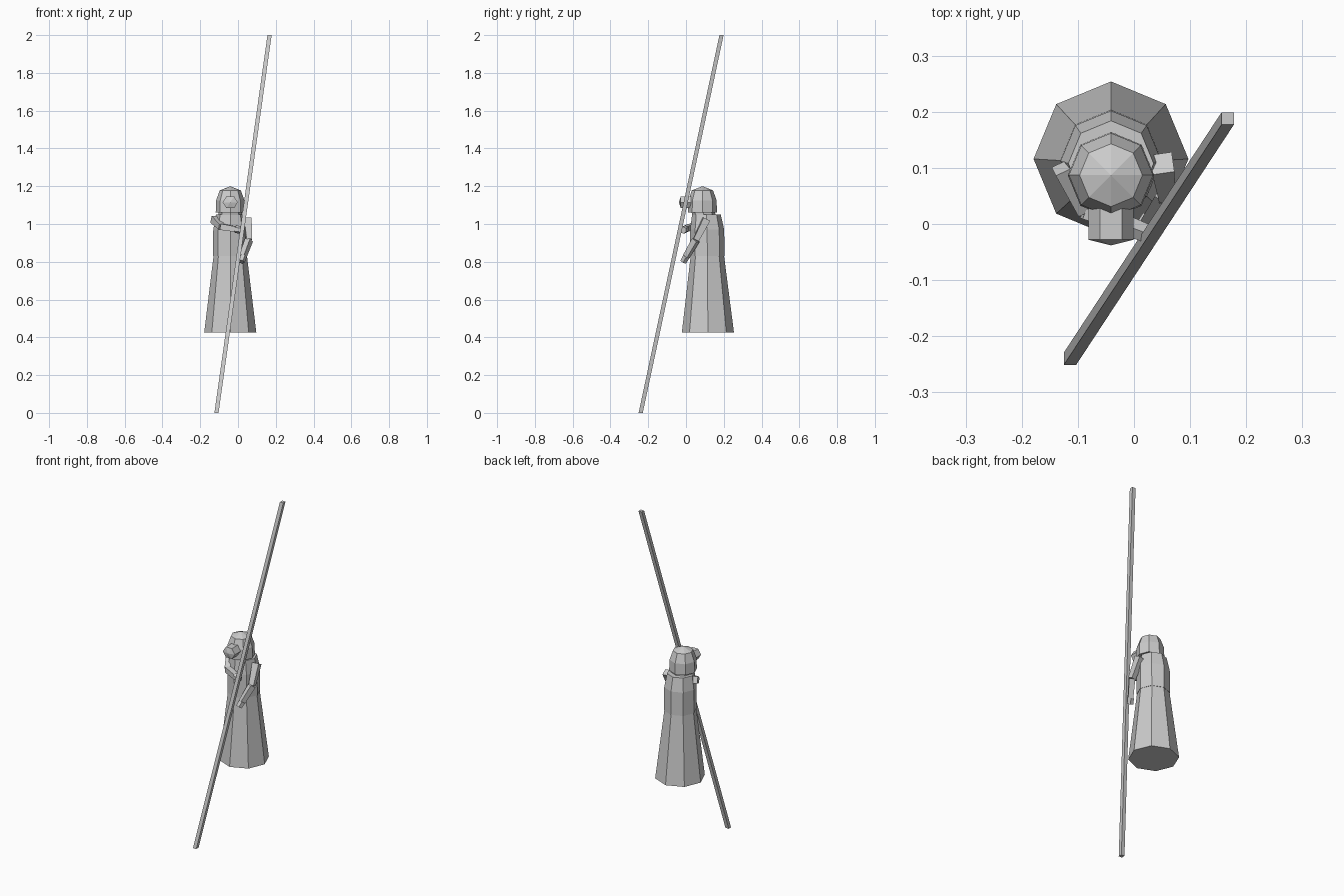
import bpy, bmesh, math
from mathutils import Vector

if "Cube" in bpy.data.objects:
    bpy.data.objects.remove(bpy.data.objects["Cube"])

grey = bpy.data.materials.new("light grey")
grey.diffuse_color = (0.6, 0.6, 0.6, 1)
grey.use_nodes = True
grey.node_tree.nodes["Principled BSDF"].inputs["Base Color"].default_value = grey.diffuse_color


def finish(name, bm):
    bmesh.ops.recalc_face_normals(bm, faces=bm.faces)
    me = bpy.data.meshes.new(name)
    bm.to_mesh(me)
    bm.free()
    me.materials.append(grey)
    ob = bpy.data.objects.new(name, me)
    bpy.context.collection.objects.link(ob)
    return ob


def loft(name, rings, sides=8, phase=0.0):
    """Rings of (centre, axis u, axis v); a zero axis makes a point."""
    bm = bmesh.new()
    loops = []
    for c, u, v in rings:
        c, u, v = Vector(c), Vector(u), Vector(v)
        loop = []
        for i in range(sides):
            a = phase + 2 * math.pi * i / sides
            loop.append(bm.verts.new(c + u * math.cos(a) + v * math.sin(a)))
        loops.append(loop)
    for a, b in zip(loops, loops[1:]):
        for i in range(sides):
            j = (i + 1) % sides
            bm.faces.new((a[i], a[j], b[j], b[i]))
    bm.faces.new(loops[0])
    bm.faces.new(loops[-1])
    bmesh.ops.remove_doubles(bm, verts=bm.verts, dist=1e-5)
    return finish(name, bm)


CX = -0.041


def upright(name, rows, sides=8):
    """Rows of (z, centre y, radius)."""
    return loft(name, [((CX, y, z), (r, 0, 0), (0, r, 0)) for z, y, r in rows], sides)


def limb(name, a, b, ra, rb, sides=4):
    """Tapered bar between two points."""
    a, b = Vector(a), Vector(b)
    d = (b - a).normalized()
    u = d.cross(Vector((0, 0, 1))).normalized()
    v = d.cross(u)
    return loft(name, [(a, u * ra, v * ra), (b, u * rb, v * rb)], sides, math.pi / sides)


# robe: flared skirt and torso
upright("skirt", [(0.425, 0.116, 0.138), (0.835, 0.113, 0.088)])
upright("torso", [(0.83, 0.113, 0.091), (0.97, 0.112, 0.090), (1.05, 0.108, 0.076)])
upright("neck", [(1.04, 0.095, 0.062), (1.075, 0.09, 0.062)])

# head with faceted dome
upright("head", [(1.06, 0.087, 0.077), (1.125, 0.087, 0.075),
                 (1.178, 0.087, 0.056), (1.2, 0.087, 0)])

# snout: hexagonal tube with pointed front
loft("snout", [((CX, y, 1.115), (r, 0, 0), (0, 0, r * 0.9))
               for y, r in ((0.04, 0.04), (-0.028, 0.04), (-0.038, 0))], 6)

# arms: shoulder, elbow, hand
arms = {
    "right": ((0.050, 0.108, 1.025), (0.058, 0.052, 0.915), (0.025, 0.0, 0.825)),
    "left": ((-0.125, 0.102, 1.025), (-0.088, 0.025, 0.985), (-0.008, -0.005, 0.972)),
}
for side, (shoulder, elbow, hand) in arms.items():
    limb(side + "_upper_arm", shoulder, elbow, 0.028, 0.021)
    limb(side + "_forearm", elbow, hand, 0.023, 0.02)
    h = Vector(hand)
    out = (h - Vector(elbow)).normalized()
    limb(side + "_hand", h - out * 0.005, h + out * 0.03, 0.021, 0.019, 6)

# long leaning staff, square and cut level at both ends
R = 0.011 * math.sqrt(2)
loft("staff", [((x, y, z), (R, 0, 0), (0, R, 0)) for x, y, z in
               ((-0.114, -0.24, 0.0), (0.167, 0.188, 2.0))], 4, math.pi / 4)
